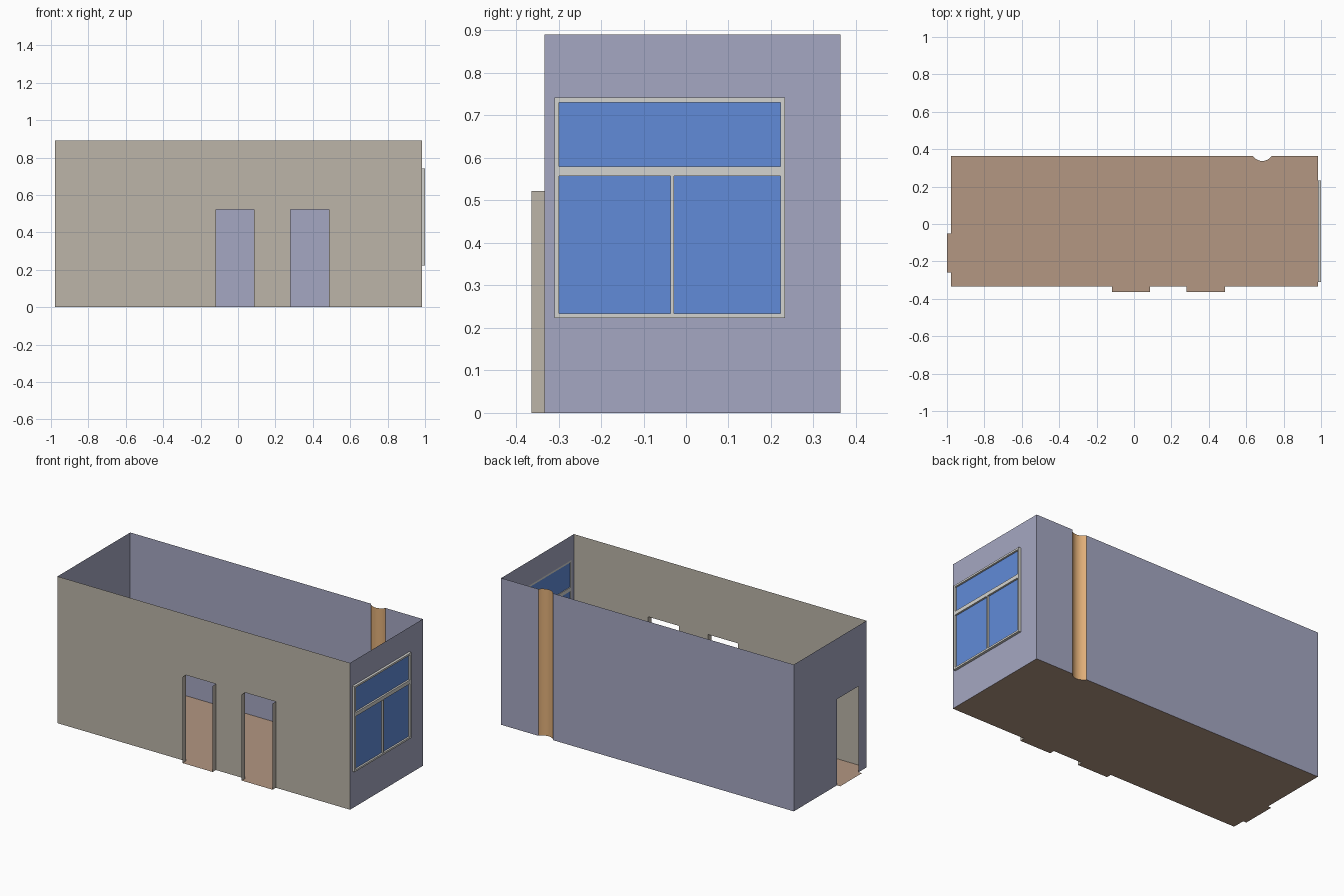
import bpy, bmesh, math

if "Cube" in bpy.data.objects:
    bpy.data.objects.remove(bpy.data.objects["Cube"])

def lin(c):
    c /= 255
    return c / 12.92 if c <= 0.04045 else ((c + 0.055) / 1.055) ** 2.4

def mat(name, r, g, b):
    m = bpy.data.materials.new(name)
    m.diffuse_color = (lin(r), lin(g), lin(b), 1)
    m.use_nodes = True
    m.node_tree.nodes["Principled BSDF"].inputs["Base Color"].default_value = m.diffuse_color
    return m

BEIGE = mat("beige_wall", 188, 181, 169)
LAVENDER = mat("lavender_wall", 165, 167, 194)
BROWN = mat("brown_floor", 179, 151, 130)
TAN = mat("tan_column", 224, 174, 120)
GREY = mat("grey_frame", 212, 212, 208)
BLUE = mat("blue_glass", 97, 139, 216)

def faces(name, polys, material):
    """Mesh object from a list of polygons (each a list of points)."""
    bm = bmesh.new()
    for p in polys:
        bm.faces.new([bm.verts.new(v) for v in p])
    bmesh.ops.remove_doubles(bm, verts=bm.verts, dist=1e-5)
    me = bpy.data.meshes.new(name)
    bm.to_mesh(me)
    bm.free()
    me.materials.append(material)
    ob = bpy.data.objects.new(name, me)
    bpy.context.collection.objects.link(ob)
    return ob

def box(name, lo, hi, material):
    bm = bmesh.new()
    bmesh.ops.create_cube(bm, size=1)
    for v in bm.verts:
        v.co = [(lo[i] + hi[i]) / 2 + v.co[i] * (hi[i] - lo[i]) for i in range(3)]
    me = bpy.data.meshes.new(name)
    bm.to_mesh(me)
    bm.free()
    me.materials.append(material)
    bpy.context.collection.objects.link(bpy.data.objects.new(name, me))

X0, X1, Y0, Y1, H = -0.978, 0.985, -0.333, 0.364, 0.89
DOOR_H, STEP_Y, STEP_X = 0.522, -0.364, -1.0
DOORS = [(-0.117, 0.085), (0.28, 0.487)]     # front doorways, x range
SIDE = (-0.258, -0.05)                       # left doorway, y range

# Column recess: circular arc bulging into the room through the back wall
CX, HALF, SAG = 0.686, 0.05, 0.027
R = (HALF ** 2 + SAG ** 2) / (2 * SAG)
A = math.asin(HALF / R)
N = 10
arc = [(CX + R * math.sin(A - 2 * A * i / N),
        Y1 - SAG + R * (1 - math.cos(A - 2 * A * i / N))) for i in range(N + 1)]

# Floor outline with thresholds and the column notch
outline = [(X0, Y0)]
for a, b in DOORS:
    outline += [(a, Y0), (a, STEP_Y), (b, STEP_Y), (b, Y0)]
outline += [(X1, Y0), (X1, Y1)] + arc + [(X0, Y1)]
outline += [(X0, SIDE[1]), (STEP_X, SIDE[1]), (STEP_X, SIDE[0]), (X0, SIDE[0])]
faces("floor", [[(x, y, 0) for x, y in outline]], BROWN)

# Front wall with two doorways
pts = [(X0, 0)]
for a, b in DOORS:
    pts += [(a, 0), (a, DOOR_H), (b, DOOR_H), (b, 0)]
pts += [(X1, 0), (X1, H), (X0, H)]
faces("front_wall", [[(x, Y0, z) for x, z in pts]], BEIGE)

# Door jambs
faces("door_jambs", [[(x, Y0, 0), (x, STEP_Y, 0), (x, STEP_Y, DOOR_H), (x, Y0, DOOR_H)]
                     for d in DOORS for x in d], BEIGE)

# Left wall with one doorway
pts = [(Y1, 0), (SIDE[1], 0), (SIDE[1], DOOR_H), (SIDE[0], DOOR_H),
       (SIDE[0], 0), (Y0, 0), (Y0, H), (Y1, H)]
faces("left_wall", [[(X0, y, z) for y, z in pts]], LAVENDER)

# Back wall either side of the column, and the column itself
def upright(p, q):
    return [(*p, 0), (*q, 0), (*q, H), (*p, H)]

faces("back_wall", [upright((X1, Y1), arc[0]), upright(arc[-1], (X0, Y1))], LAVENDER)
col = faces("column", [upright(arc[i], arc[i + 1]) for i in range(N)], TAN)
col.data.shade_smooth()

# Right wall around the window opening
WY0, WY1, WZ0, WZ1 = -0.31, 0.233, 0.223, 0.742
def side_rect(x, y0, y1, z0, z1):
    return [(x, y0, z0), (x, y1, z0), (x, y1, z1), (x, y0, z1)]

faces("right_wall", [side_rect(X1, Y0, Y1, 0, WZ0), side_rect(X1, Y0, Y1, WZ1, H),
                     side_rect(X1, Y0, WY0, WZ0, WZ1), side_rect(X1, WY1, Y1, WZ0, WZ1)],
      LAVENDER)

# Window frame bars and glass
T, Z_A, Z_B, M0, M1 = 0.011, 0.557, 0.58, -0.037, -0.028
bars = {"sill": (WY0, WY1, WZ0, WZ0 + T), "head": (WY0, WY1, WZ1 - T, WZ1),
        "left_stile": (WY0, WY0 + T, WZ0 + T, WZ1 - T),
        "right_stile": (WY1 - T, WY1, WZ0 + T, WZ1 - T),
        "transom": (WY0 + T, WY1 - T, Z_A, Z_B),
        "mullion": (M0, M1, WZ0 + T, Z_A)}
for n, (a, b, c, d) in bars.items():
    box("window_" + n, (X1, a, c), (1.0, b, d), GREY)
faces("window_glass", [side_rect(0.989, WY0 + T, WY1 - T, Z_B, WZ1 - T),
                       side_rect(0.989, WY0 + T, M0, WZ0 + T, Z_A),
                       side_rect(0.989, M1, WY1 - T, WZ0 + T, Z_A)], BLUE)
